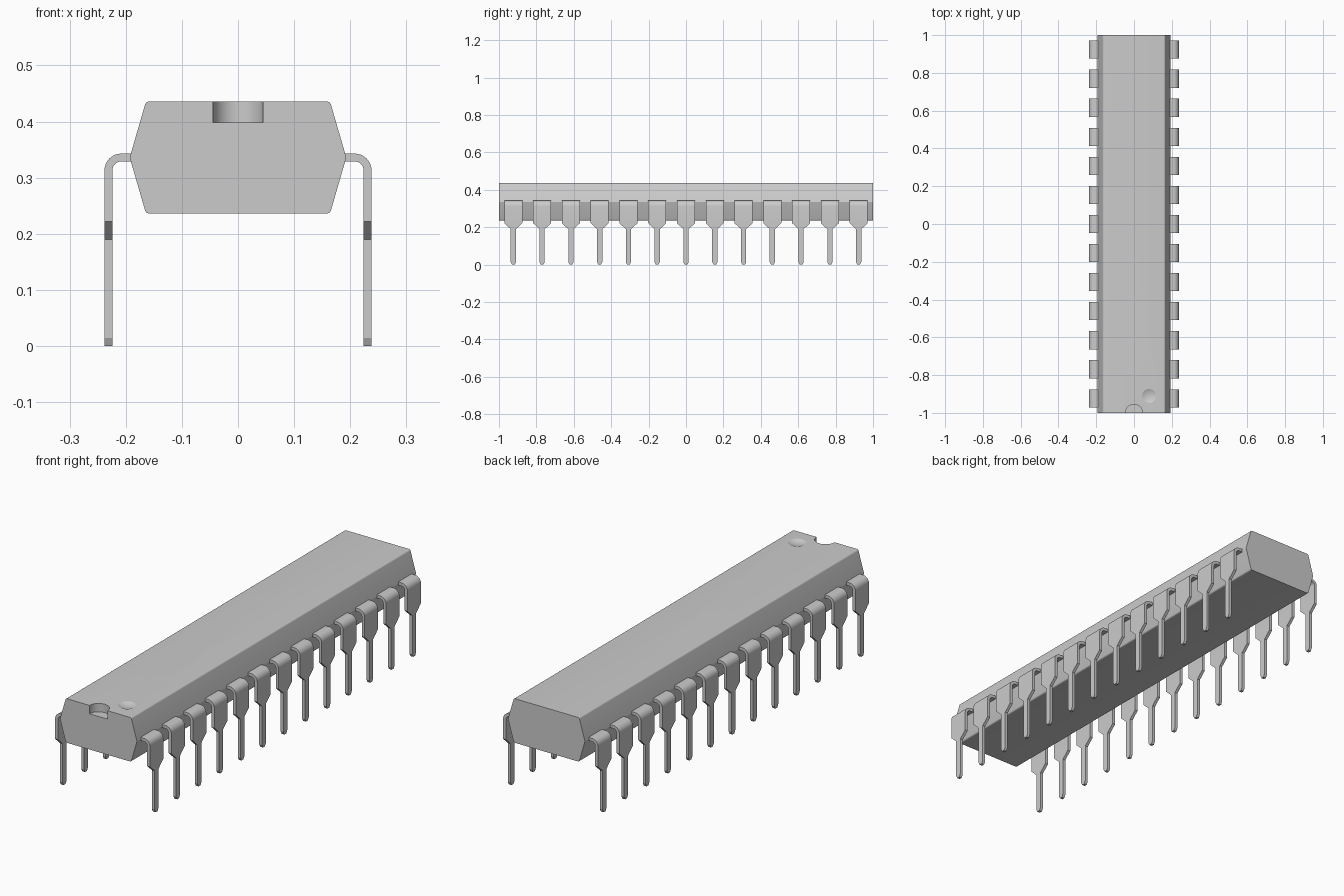
import bpy, bmesh
from math import sin, cos, pi, radians
from mathutils import Matrix

cube = bpy.data.objects.get("Cube")
if cube:
    bpy.data.objects.remove(cube, do_unlink=True)

grey = bpy.data.materials.new("plain_grey")
grey.use_nodes = True
COLOUR = (0.6, 0.6, 0.6, 1)
grey.diffuse_color = COLOUR
grey.node_tree.nodes["Principled BSDF"].inputs["Base Color"].default_value = COLOUR


def add_object(name, bm):
    bmesh.ops.recalc_face_normals(bm, faces=bm.faces)
    mesh = bpy.data.meshes.new(name)
    bm.to_mesh(mesh)
    bm.free()
    mesh.materials.append(grey)
    obj = bpy.data.objects.new(name, mesh)
    bpy.context.collection.objects.link(obj)
    return obj


def smooth(obj, degrees):
    bpy.ops.object.select_all(action="DESELECT")
    obj.select_set(True)
    bpy.context.view_layer.objects.active = obj
    bpy.ops.object.shade_smooth_by_angle(angle=radians(degrees))


def cut(target, cutter):
    cutter.hide_render = True
    mod = target.modifiers.new("cut", "BOOLEAN")
    mod.operation, mod.solver, mod.object = "DIFFERENCE", "EXACT", cutter
    bpy.context.view_layer.objects.active = target
    bpy.ops.object.modifier_apply(modifier=mod.name)
    bpy.data.objects.remove(cutter, do_unlink=True)


# Body: six-sided profile extruded along y, long outer edges rounded
MID, TOP, BOTTOM = 0.336, 0.436, 0.236
bm = bmesh.new()
profile = [(-0.193, MID), (-0.164, BOTTOM), (0.164, BOTTOM),
           (0.193, MID), (0.164, TOP), (-0.164, TOP)]
face = bm.faces.new([bm.verts.new((x, -1, z)) for x, z in profile])
moved = bmesh.ops.extrude_face_region(bm, geom=[face])["geom"]
bmesh.ops.translate(bm, vec=(0, 2, 0),
                    verts=[v for v in moved if isinstance(v, bmesh.types.BMVert)])
long_edges = [e for e in bm.edges
              if abs(e.verts[0].co.y - e.verts[1].co.y) > 1
              and abs(e.verts[0].co.z - MID) > 0.05]
bmesh.ops.bevel(bm, geom=long_edges, offset=0.006, segments=5,
                profile=0.5, affect="EDGES")
body = add_object("chip_body", bm)

# Half-round notch in the front end
bm = bmesh.new()
bmesh.ops.create_cone(bm, cap_ends=True, segments=48, radius1=0.045, radius2=0.045,
                      depth=0.2, matrix=Matrix.Translation((0, -1, 0.498)))
cut(body, add_object("notch_cutter", bm))

# Shallow round dimple marking the first pin
DIMPLE_R, DIMPLE_D = 0.037, 0.008
ball = (DIMPLE_R ** 2 + DIMPLE_D ** 2) / (2 * DIMPLE_D)
bm = bmesh.new()
bmesh.ops.create_uvsphere(
    bm, u_segments=40, v_segments=48, radius=ball,
    matrix=Matrix.Translation((0.08, -0.91, TOP + ball - DIMPLE_D)))
cut(body, add_object("dimple_cutter", bm))
smooth(body, 16)

# Pin: bent strip that narrows to a thin leg with a chamfered tip
HALF_T, WIDE, THIN, BEND = 0.007, 0.048, 0.014, 0.023
PIN_X = 0.231
sections = [(0.17, MID, 0, WIDE)]          # x, z, turn angle, half width
for i in range(9):
    a = pi / 2 * i / 8
    sections.append((PIN_X - BEND + BEND * sin(a), MID - BEND + BEND * cos(a), a, WIDE))
for z, half in ((0.222, WIDE), (0.19, THIN), (0.014, THIN), (0, 0.007)):
    sections.append((PIN_X, z, pi / 2, half))

bm = bmesh.new()
rings = []
for x, z, a, half in sections:
    dx, dz = HALF_T * sin(a), HALF_T * cos(a)
    rings.append([bm.verts.new((x + s * dx, y * half, z + s * dz))
                  for s, y in ((1, -1), (1, 1), (-1, 1), (-1, -1))])
for r0, r1 in zip(rings, rings[1:]):
    for i in range(4):
        j = (i + 1) % 4
        bm.faces.new((r0[i], r0[j], r1[j], r1[i]))
bm.faces.new(rings[0])
bm.faces.new(rings[-1])
pin = add_object("left_pin_1", bm)
smooth(pin, 20)

# Thirteen pins along each side
COUNT, PITCH = 13, 2 / 13
for side, turn in (("left", 0), ("right", pi)):
    for i in range(COUNT):
        if side == "left" and i == 0:
            obj = pin
        else:
            obj = bpy.data.objects.new(f"{side}_pin_{i + 1}", pin.data)
            bpy.context.collection.objects.link(obj)
        obj.location.y = (i - (COUNT - 1) / 2) * PITCH
        obj.rotation_euler.z = turn
